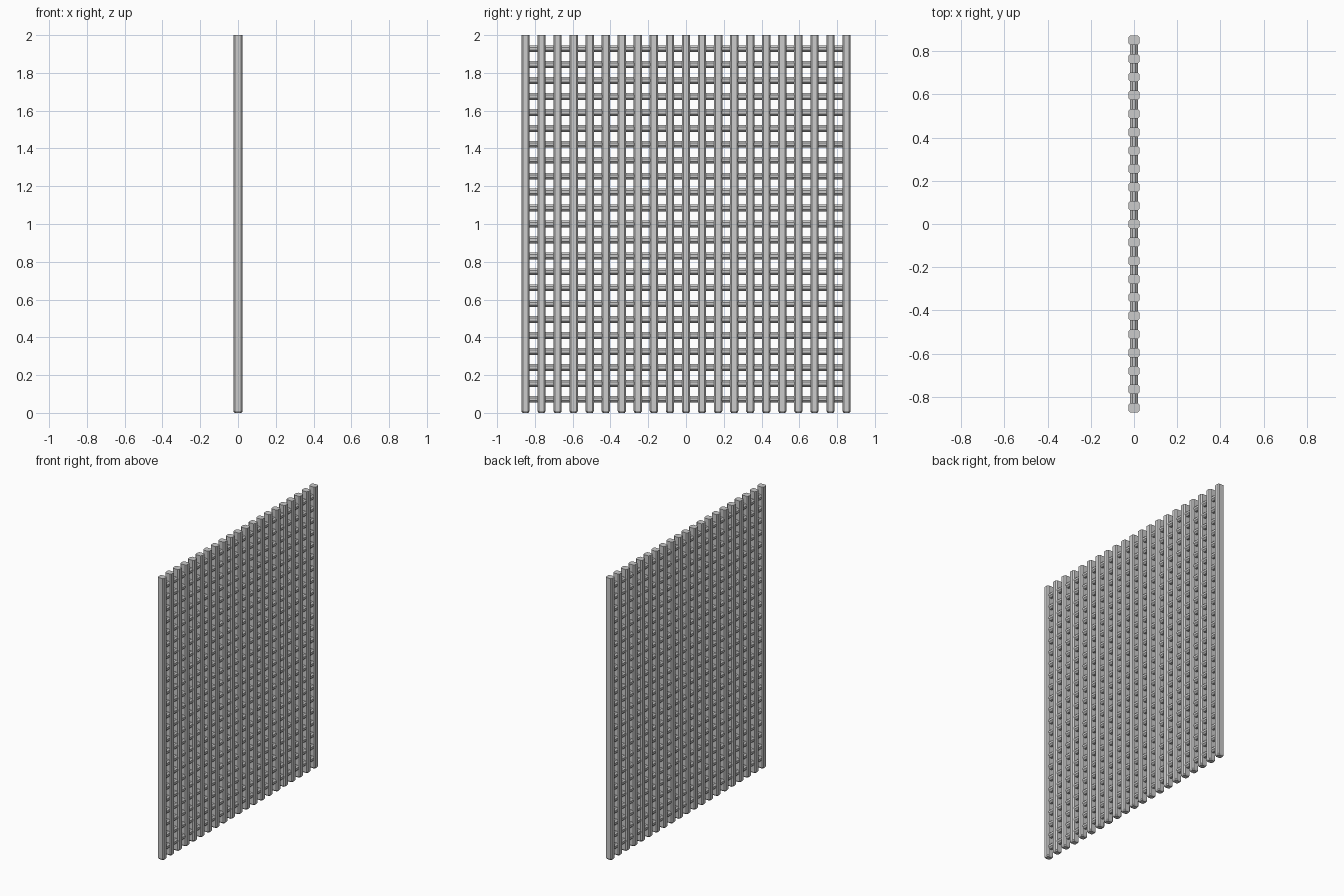
import bpy, bmesh, math
from mathutils import Vector

if "Cube" in bpy.data.objects:
    bpy.data.objects.remove(bpy.data.objects["Cube"])

HALF_X, HALF_Y, CH = 0.025, 0.022, 0.008
BARS, PITCH = 21, 0.085
ROWS, Z_LOW, Z_HIGH = 23, 0.072, 1.928


def make_object(name, bm):
    bmesh.ops.recalc_face_normals(bm, faces=bm.faces)
    mesh = bpy.data.meshes.new(name)
    bm.to_mesh(mesh)
    bm.free()
    obj = bpy.data.objects.new(name, mesh)
    bpy.context.collection.objects.link(obj)


def loft(bm, rings):
    loops = [[bm.verts.new(p) for p in ring] for ring in rings]
    n = len(loops[0])
    for a, b in zip(loops, loops[1:]):
        for i in range(n):
            j = (i + 1) % n
            bm.faces.new((a[i], a[j], b[j], b[i]))
    bm.faces.new(loops[0][::-1])
    bm.faces.new(loops[-1])


def chamfered_rect(hx, hy, c):
    return [(hx, -hy + c), (hx, hy - c), (hx - c, hy), (-hx + c, hy),
            (-hx, hy - c), (-hx, -hy + c), (-hx + c, -hy), (hx - c, -hy)]


# Upright bars: chamfered section with a tapered foot
bm = bmesh.new()
body = chamfered_rect(HALF_X, HALF_Y, CH)
foot = chamfered_rect(HALF_X - 0.006, HALF_Y - 0.006, CH * 0.8)
for i in range(BARS):
    y = (i - (BARS - 1) / 2) * PITCH
    loft(bm, [[Vector((px, py + y, z)) for px, py in prof]
              for prof, z in ((foot, 0.0), (body, 0.010), (body, 2.0))])
make_object("upright_bars", bm)

# Thinner octagonal cross rods threaded through the uprights
bm = bmesh.new()
end = (BARS - 1) / 2 * PITCH
R = 0.018 / math.cos(math.pi / 8)
rod = [(R * math.cos(math.pi / 8 + k * math.pi / 4),
        R * math.sin(math.pi / 8 + k * math.pi / 4)) for k in range(8)]
for r in range(ROWS):
    z = Z_LOW + (Z_HIGH - Z_LOW) * r / (ROWS - 1)
    loft(bm, [[Vector((px, y, pz + z)) for px, pz in rod] for y in (-end, end)])
make_object("cross_rods", bm)
